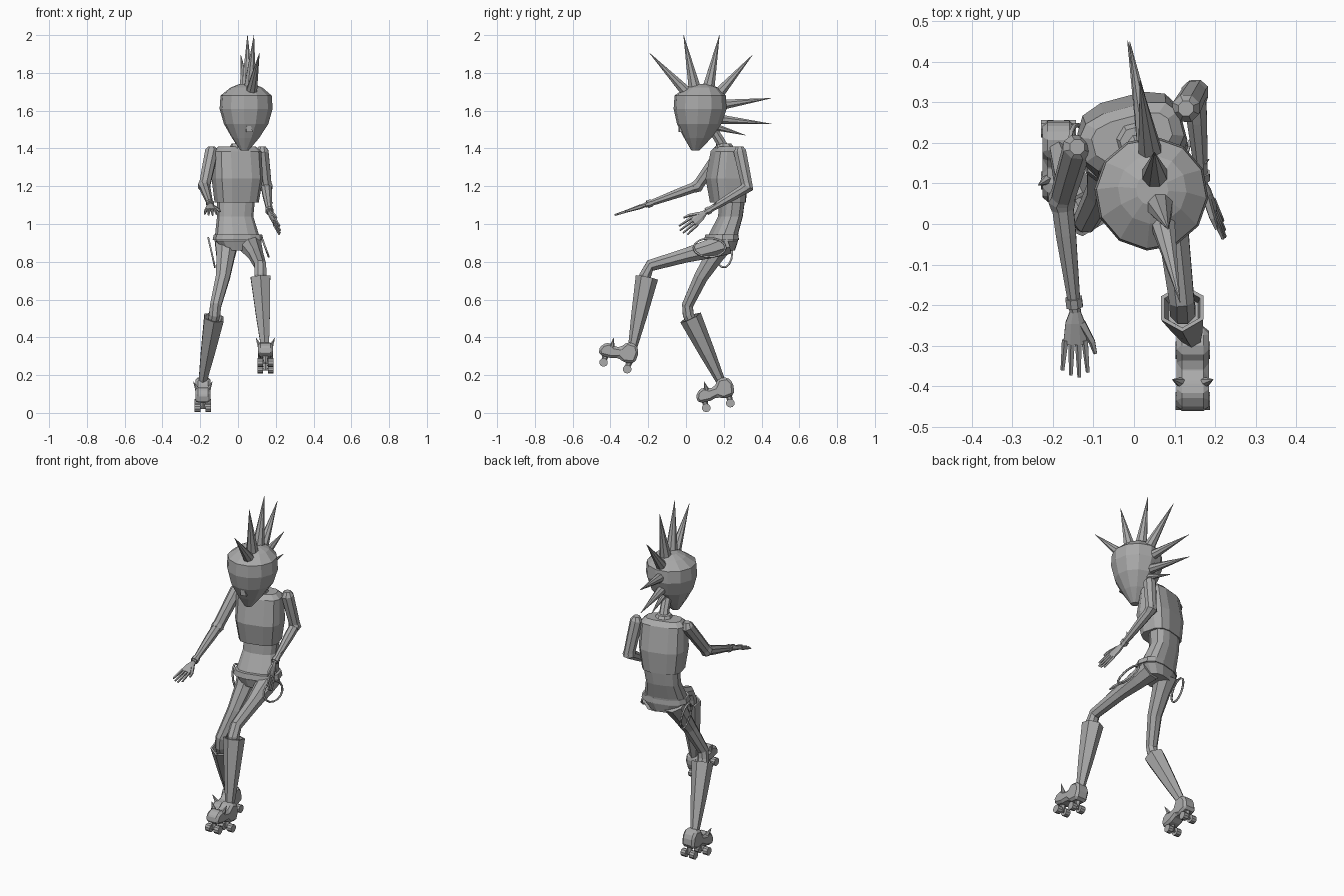
import bpy, bmesh, math
from mathutils import Vector as V, Matrix

if "Cube" in bpy.data.objects:
    bpy.data.objects.remove(bpy.data.objects["Cube"])

grey = bpy.data.materials.new("plain_grey")
grey.use_nodes = True
COL = (0.4, 0.4, 0.4, 1)
grey.diffuse_color = COL
grey.node_tree.nodes["Principled BSDF"].inputs["Base Color"].default_value = COL


def finish(name, bm):
    bmesh.ops.recalc_face_normals(bm, faces=bm.faces)
    me = bpy.data.meshes.new(name)
    bm.to_mesh(me)
    bm.free()
    me.materials.append(grey)
    ob = bpy.data.objects.new(name, me)
    bpy.context.collection.objects.link(ob)
    return ob


def tube(name, pts, radii, sides=8, axis=None, side=(1, 0, 0), power=1.0):
    """Loft rings along pts; a radius may be a pair (across, deep)."""
    pts = [V(p) for p in pts]
    bm = bmesh.new()
    rings = []
    for i, (p, r) in enumerate(zip(pts, radii)):
        rx, ry = r if isinstance(r, tuple) else (r, r)
        t = V(axis) if axis else pts[min(i + 1, len(pts) - 1)] - pts[max(i - 1, 0)]
        t.normalize()
        s = V(side)
        s = (s - t * s.dot(t)).normalized()
        u = t.cross(s)
        ring = []
        for k in range(sides):
            a = math.tau * (k + 0.5) / sides
            c, n = math.cos(a), math.sin(a)
            c = math.copysign(abs(c) ** power, c)
            n = math.copysign(abs(n) ** power, n)
            ring.append(bm.verts.new(p + s * c * rx + u * n * ry))
        rings.append(ring)
    for a, b in zip(rings, rings[1:]):
        for k in range(sides):
            j = (k + 1) % sides
            bm.faces.new((a[k], a[j], b[j], b[k]))
    bm.faces.new(rings[0])
    bm.faces.new(rings[-1])
    return finish(name, bm)


def spike(name, base, tip, r, sides=8):
    return tube(name, [base, tip], [r, 0.001], sides, side=(1, 0.01, 0))


# Head: pointed egg, turned slightly to its left
turn = (0.98, 0.18, 0)
tube("head",
     [(.045, .085, 1.74), (.045, .085, 1.722), (.043, .075, 1.68), (.043, .075, 1.61),
      (.043, .07, 1.53), (.04, .062, 1.455), (.035, .05, 1.39)],
     [.04, .085, .136, .141, .118, .072, .022], 12, axis=(0, 0, -1), side=turn)
tube("nose", [(.052, -.035, 1.555), (.058, -.02, 1.488)], [.004, .025], 4,
     axis=(0, 0, -1), side=turn)


# Mohawk: a fan of spikes in the head's tilted middle plane
def on_crest(y, z):
    return (0.05 - 0.18 * (y - 0.1) + 0.035 * (z - 1.6), y, z)


fan = [((.03, 1.67), (-.193, 1.905), .036), ((.05, 1.70), (-.013, 2.0), .037),
       ((.115, 1.70), (.177, 2.0), .037), ((.155, 1.67), (.352, 1.895), .035),
       ((.18, 1.63), (.45, 1.666), .03), ((.17, 1.555), (.452, 1.53), .028),
       ((.15, 1.515), (.315, 1.47), .02)]
for i, (b, t, r) in enumerate(fan):
    spike(f"hair_spike_{i}", on_crest(*b), on_crest(*t), r)

# Torso: boxy vest, narrow waist, hips and belt
yaw = (0.966, 0.259, 0)
up = (0, 0, 1)
tube("neck", [(.03, .13, 1.52), (.015, .18, 1.44), (0, .215, 1.37)], [.026, .027, .034])
tube("collar", [(.002, .21, 1.385), (.005, .2, 1.425)], [.06, .04], 8, axis=up, side=yaw)
tube("vest", [(-.005, .215, 1.41), (-.005, .215, 1.385), (-.004, .215, 1.24),
              (-.007, .222, 1.115)],
     [(.1, .05), (.128, .075), (.132, .103), (.114, .088)], 12, axis=up, side=yaw, power=.65)
tube("waist", [(-.01, .245, 1.13), (-.015, .235, 1.04), (-.006, .2, .95), (0, .19, .91),
               (0, .19, .86)],
     [(.1, .062), (.096, .06), (.115, .07), (.125, .078), (.085, .065)],
     12, axis=up, side=yaw, power=.75)
tube("belt", [(0, .19, .945), (0, .188, .915)], [(.128, .08), (.134, .085)], 12,
     axis=up, side=yaw, power=.75)


# Loops hanging from the belt
def belt_loop(name, centre, half_y, half_z):
    cu = bpy.data.curves.new(name, "CURVE")
    cu.dimensions = "3D"
    cu.bevel_depth = 0.006
    cu.bevel_resolution = 0
    sp = cu.splines.new("POLY")
    sp.points.add(13)
    for k, p in enumerate(sp.points):
        a = math.tau * k / 14
        p.co = (centre[0] - .018 * math.sin(a), centre[1] + half_y * math.cos(a),
                centre[2] + half_z * math.sin(a), 1)
    sp.use_cyclic_u = True
    cu.materials.append(grey)
    bpy.context.collection.objects.link(bpy.data.objects.new(name, cu))


belt_loop("left_belt_loop", (.145, .125, .875), .085, .05)
belt_loop("right_belt_loop", (-.14, .2, .85), .045, .08)


# Arms and hands
def hand(name, wrist, direction, thumb_side):
    w, d = V(wrist), V(direction).normalized()
    s = V(thumb_side)
    s = (s - d * s.dot(d)).normalized()
    tube(name + "_palm", [w, w + d * .03, w + d * .085],
         [(.014, .012), (.026, .013), (.032, .009)], 8, side=s)
    for k in range(4):
        off = (k - 1.5) * .016
        length = .175 - abs(k - 1.7) * .013
        tube(f"{name}_finger_{k}", [w + d * .075 + s * off, w + d * length + s * off * 1.3],
             [.009, .005], 5, side=s)
    tube(name + "_thumb", [w + d * .03 + s * .015, w + d * .08 + s * .042, w + d * .11 + s * .05],
         [.012, .009, .005], 5, side=s)


def arm(name, shoulder, elbow, wrist, reach, thumb_side):
    S, E, W = V(shoulder), V(elbow), V(wrist)
    tube(name + "_upper_arm", [S + V((0, 0, .025)), S, S.lerp(E, .5), E],
         [.02, .036, .034, .031])
    tube(name + "_elbow_cuff", [E.lerp(S, .1), E, E.lerp(W, .08)], [.031, .036, .03])
    tube(name + "_forearm", [E, E.lerp(W, .3), W], [.029, .027, .015])
    tube(name + "_bracelet", [E.lerp(W, .88), E.lerp(W, .96)], [.022, .022])
    hand(name + "_hand", W, reach, thumb_side)


arm("right", (-.14, .19, 1.385), (-.178, .06, 1.2), (-.145, -.215, 1.1),
    (0, -.17, -.055), (1, 0, 0))
arm("left", (.128, .285, 1.385), (.15, .325, 1.195), (.168, .1, 1.06),
    (.058, -.13, -.105), (0, -.65, .76))
spike("left_bracelet_stud", (.16, .135, 1.085), (.185, .16, 1.115), .01, 5)


# Legs and flared tall boots
def leg(name, path, radii, boot_top, ankle):
    tube(name + "_thigh", path, radii)
    T, A = V(boot_top), V(ankle)
    tube(name + "_tall_boot", [A, A.lerp(T, .45), T, T, T.lerp(A, .12)],
         [.024, .042, .06, .05, .042], 6, axis=T - A)


leg("left", [(.06, .215, .9), (.075, .13, .87), (.095, 0, .834), (.118, -.19, .78),
             (.12, -.215, .73), (.12, -.22, .64)],
    [.066, .055, .041, .033, .034, .03], (.119, -.207, .717), (.143, -.283, .345))
leg("right", [(-.06, .2, .91), (-.066, .15, .83), (-.08, .08, .72), (-.118, .008, .57),
              (-.124, .012, .52), (-.14, .05, .44)],
    [.068, .052, .04, .032, .032, .028], (-.127, .024, .505), (-.188, .185, .165))


# Roller skates, laid out in local across / forward / up
def skate(name, origin, pitch):
    c, n = math.cos(pitch), math.sin(pitch)
    M = Matrix(((1, 0, 0), (0, -c, n), (0, n, c)))
    O = V(origin)

    def at(x, f, u):
        return O + M @ V((x, f, u))

    outline = [(-.04, -.09), (-.045, -.03), (-.022, .008), (.03, .008), (.055, -.03),
               (.085, -.034), (.118, -.02), (.152, -.04), (.165, -.075), (.15, -.1),
               (.09, -.098), (.05, -.085), (.02, -.102)]
    bm = bmesh.new()
    face = bm.faces.new([bm.verts.new(at(-.04, *p)) for p in outline])
    new = bmesh.ops.extrude_face_region(bm, geom=[face])["geom"]
    bmesh.ops.translate(bm, vec=(.08, 0, 0),
                        verts=[g for g in new if isinstance(g, bmesh.types.BMVert)])
    shoe = finish(name + "_shoe", bm)
    bevel = shoe.modifiers.new("soft_edges", "BEVEL")
    bevel.width = .013
    bevel.segments = 1
    for end, f in (("rear", -.01), ("front", .12)):
        tube(f"{name}_{end}_truck", [at(0, f, -.09), at(0, f, -.135)], [.018, .01], 6)
        tube(f"{name}_{end}_axle", [at(-.03, f, -.131), at(.03, f, -.131)], [.007, .007], 6,
             side=(0, 1, 0))
        for x in (-.028, .028):
            tube(f"{name}_{end}_wheel", [at(x - .015, f, -.131), at(x + .015, f, -.131)],
                 [.023, .023], 10, side=(0, 1, 0))
    for x in (-1, 1):
        spike(name + "_toe_horn", at(x * .03, .1, -.035), at(x * .05, .105, .008), .013, 6)


skate("left_skate", (.145, -.285, .36), math.radians(16))
skate("right_skate", (-.186, .2, .178), math.radians(-11))
